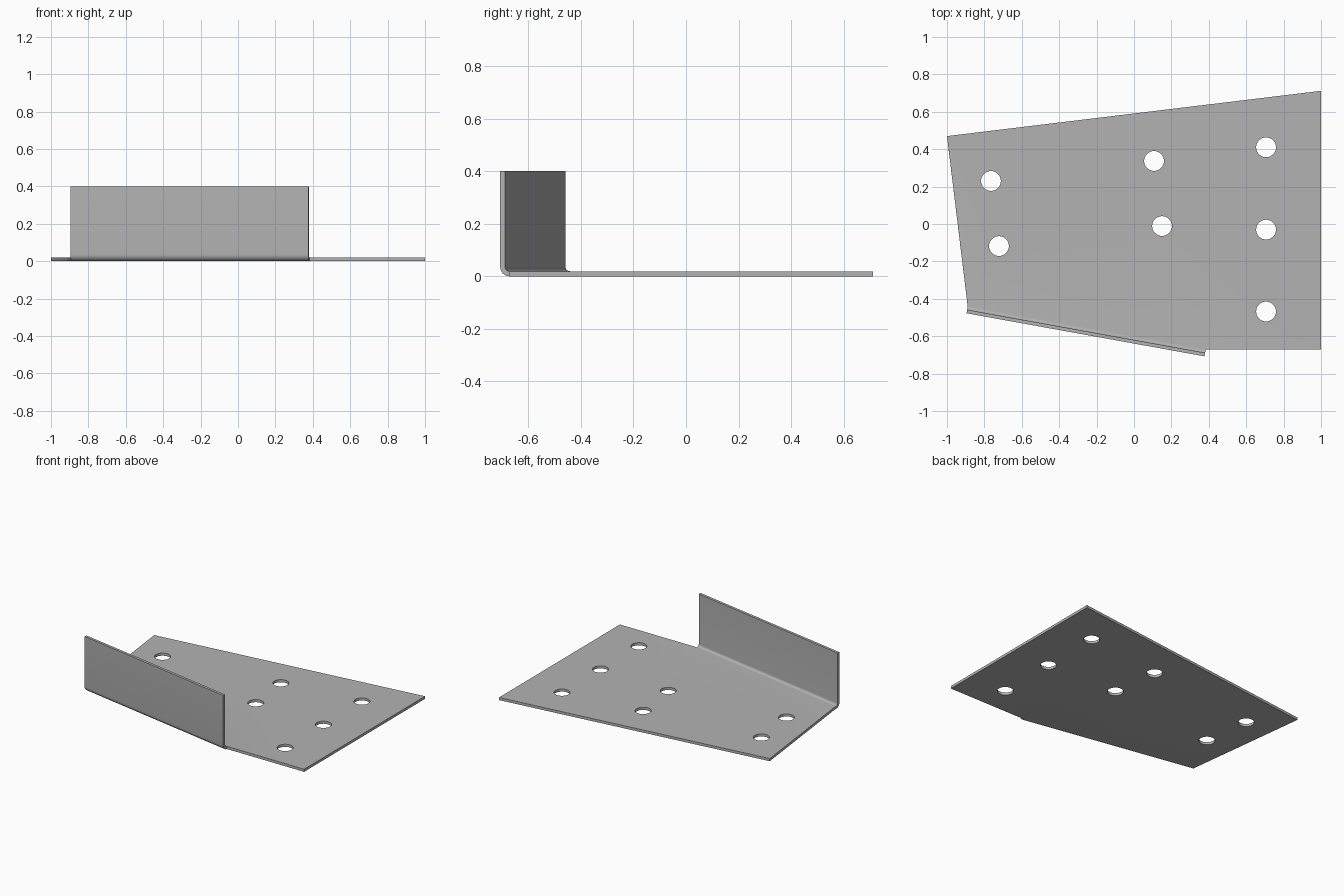
import bpy, bmesh, math
from mathutils import Vector

if "Cube" in bpy.data.objects:
    bpy.data.objects.remove(bpy.data.objects["Cube"], do_unlink=True)

THICK = 0.019       # sheet thickness
BEND = 0.036        # outer bend radius
HEIGHT = 0.4        # flange height
HOLE_R = 0.053
bend_a = Vector((-0.889, -0.442, 0))
bend_b = Vector((0.383, -0.672, 0))
outline = [(-1, 0.47), bend_a[:2], bend_b[:2], (1, -0.672), (1, 0.712)]
holes = [(-0.765, 0.23), (-0.722, -0.118), (0.107, 0.337), (0.15, -0.011),
         (0.706, 0.41), (0.706, -0.03), (0.706, -0.468)]

bm = bmesh.new()


def loop(points):
    """Closed loop of edges on the ground plane."""
    verts = [bm.verts.new((x, y, 0)) for x, y in points]
    return [bm.edges.new((v, verts[(i + 1) % len(verts)])) for i, v in enumerate(verts)]


def circle(cx, cy, r, n=32):
    return [(cx + r * math.cos(math.tau * i / n), cy + r * math.sin(math.tau * i / n))
            for i in range(n)]


# Flat sheet with round holes
edges = loop(outline)
bend_edge = edges[1]
for x, y in holes:
    edges += loop(circle(x, y, HOLE_R))
bmesh.ops.triangle_fill(bm, edges=edges, use_beauty=True, normal=(0, 0, 1))

# Rounded bend, then the upright flange
spun = bmesh.ops.spin(bm, geom=[bend_edge, *bend_edge.verts],
                      cent=bend_a + Vector((0, 0, BEND)),
                      axis=(bend_a - bend_b).normalized(),
                      angle=math.pi / 2, steps=8, use_duplicate=False)
top_edge = [g for g in spun["geom_last"] if isinstance(g, bmesh.types.BMEdge)]
up = bmesh.ops.extrude_edge_only(bm, edges=top_edge)
for v in up["geom"]:
    if isinstance(v, bmesh.types.BMVert):
        v.co.z = HEIGHT

# Make all faces point to the inside of the bend
bmesh.ops.recalc_face_normals(bm, faces=bm.faces)
bm.normal_update()
flat = max(bm.faces, key=lambda f: abs(f.normal.z))
if flat.normal.z < 0:
    bmesh.ops.reverse_faces(bm, faces=bm.faces)

mesh = bpy.data.meshes.new("bent_plate")
bm.to_mesh(mesh)
bm.free()
plate = bpy.data.objects.new("bent_plate", mesh)
bpy.context.collection.objects.link(plate)

# Sheet metal thickness
solid = plate.modifiers.new("thickness", "SOLIDIFY")
solid.thickness = THICK
solid.offset = 1
solid.use_even_offset = True
bpy.ops.object.select_all(action="DESELECT")
plate.select_set(True)
bpy.context.view_layer.objects.active = plate
bpy.ops.object.modifier_apply(modifier=solid.name)
bpy.ops.object.shade_smooth_by_angle(angle=math.radians(30))

# Grey metal
grey = bpy.data.materials.new("grey_metal")
grey.use_nodes = True
colour = (0.45, 0.45, 0.45, 1)
grey.diffuse_color = colour
grey.node_tree.nodes["Principled BSDF"].inputs["Base Color"].default_value = colour
plate.data.materials.append(grey)
